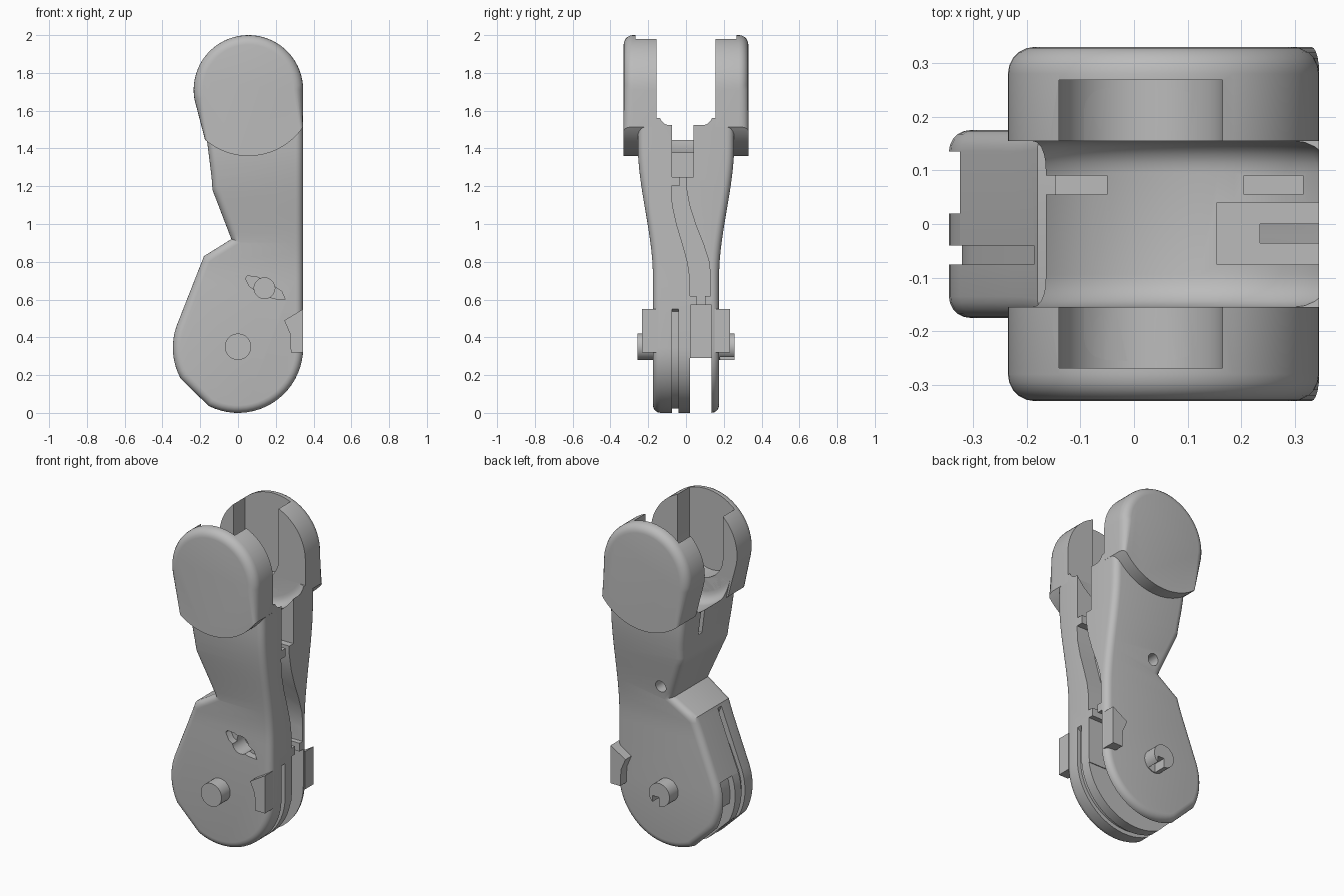
import bpy, bmesh
from math import cos, sin, radians

cube = bpy.data.objects.get("Cube")
if cube:
    bpy.data.objects.remove(cube, do_unlink=True)

grey = bpy.data.materials.new("light_grey")
grey.use_nodes = True
grey.diffuse_color = (0.5, 0.5, 0.5, 1)
grey.node_tree.nodes["Principled BSDF"].inputs["Base Color"].default_value = (0.5, 0.5, 0.5, 1)


def arc(cx, cz, r, a0, a1, n=16):
    angles = [radians(a0 + (a1 - a0) * i / n) for i in range(n + 1)]
    return [(cx + r * cos(a), cz + r * sin(a)) for a in angles]


def circle(cx, cz, r, n=32):
    return arc(cx, cz, r, 0, 360, n)[:-1]


def rect(x0, x1, z0, z1):
    return [(x0, z0), (x1, z0), (x1, z1), (x0, z1)]


def prism(name, outline, d0, d1, axis="Y", rim=0, rim_rule=None, edit=None):
    """Extrude an outline along an axis, with optional rounded rims."""
    def place(u, v, d):
        return (u, d, v) if axis == "Y" else (d, u, v)
    bm = bmesh.new()
    face = bm.faces.new([bm.verts.new(place(u, v, d0)) for u, v in outline])
    grown = bmesh.ops.extrude_face_region(bm, geom=[face])["geom"]
    shift = place(0, 0, d1 - d0)
    bmesh.ops.translate(bm, vec=shift, verts=[g for g in grown if isinstance(g, bmesh.types.BMVert)])
    if rim:
        edges = []
        for e in bm.edges:
            a, b = e.verts
            if abs(a.co.y - b.co.y) < 1e-5 and (rim_rule is None or rim_rule((a.co + b.co) / 2)):
                edges.append(e)
        bmesh.ops.bevel(bm, geom=edges, offset=rim, segments=5, profile=0.5,
                        affect="EDGES", clamp_overlap=False)
    if edit:
        edit(bm)
    bmesh.ops.recalc_face_normals(bm, faces=bm.faces[:])
    mesh = bpy.data.meshes.new(name)
    bm.to_mesh(mesh)
    bm.free()
    mesh.materials.append(grey)
    obj = bpy.data.objects.new(name, mesh)
    bpy.context.collection.objects.link(obj)
    return obj


def activate(obj):
    bpy.ops.object.select_all(action="DESELECT")
    obj.select_set(True)
    bpy.context.view_layer.objects.active = obj


def cut(obj, *args, **kwargs):
    """Subtract a prism from an object."""
    cutter = prism("cutter", *args, **kwargs)
    cutter.hide_render = True
    mod = obj.modifiers.new("cut", "BOOLEAN")
    mod.operation = "DIFFERENCE"
    mod.solver = "EXACT"
    mod.object = cutter
    activate(obj)
    bpy.ops.object.modifier_apply(modifier=mod.name)
    bpy.data.objects.remove(cutter, do_unlink=True)


def flare(bm):
    """Widen the body smoothly towards the fork."""
    for i in range(16):
        bmesh.ops.bisect_plane(bm, geom=bm.verts[:] + bm.edges[:] + bm.faces[:],
                               plane_co=(0, 0, 0.7 + 0.05 * i), plane_no=(0, 0, 1))
    for v in bm.verts:
        t = min(max((v.co.z - 0.72) / 0.7, 0), 1)
        widen = 0.08 * t * t * (3 - 2 * t)
        v.co.y += widen if v.co.y > 0 else -widen


# Link body: round knuckle, waist notch and flared neck
body_outline = (arc(0, 0.345, 0.345, 160, 208, 8) + arc(0, 0.345, 0.345, 243, 360, 20)
                + [(0.345, 1.56), (-0.19, 1.56), (-0.165, 1.45), (-0.14, 1.25),
                   (-0.135, 1.18), (-0.035, 0.92), (-0.18, 0.83)])
body = prism("link_body", body_outline, -0.175, 0.175, rim=0.04, edit=flare)

# Concave saddle between the fork ears
cut(body, circle(0.055, 1.71, 0.345, 64), -0.155, 0.155, rim=0.06)

# Cable channel in the flat edge
cut(body, rect(-0.075, 0.04, 1.25, 1.7), 0.155, 0.5, axis="X")
cut(body, rect(-0.035, 0, 1.18, 1.27), 0.235, 0.5, axis="X")
channel = [(-0.078, 1.2), (-0.072, 1.1), (-0.05, 1), (-0.02, 0.9), (0.008, 0.8), (0.02, 0.72),
           (0.02, 0.62), (0.13, 0.62), (0.13, 0.72), (0.122, 0.8), (0.09, 0.9), (0.05, 1),
           (0.018, 1.1), (0, 1.2)]
cut(body, channel, 0.235, 0.5, axis="X")
cut(body, rect(0.055, 0.1, 0.55, 0.64), 0.235, 0.5, axis="X")
cut(body, rect(0.025, 0.135, 0.25, 0.57), 0.2, 0.5, axis="X")

# Open slot under the knuckle
cut(body, rect(0.02, 0.135, -0.1, 0.29), -0.5, 0.5, axis="X")


def rim_strip(path, inner):
    scaled = [[(x * k, 0.345 + (z - 0.345) * k) for x, z in path] for k in (1.15, inner)]
    return scaled[0] + scaled[1][::-1]


# Grooves running around the knuckle
round_path = arc(0, 0.345, 0.345, 160, 360, 32)
cut(body, rim_strip(round_path[:9], 0.9), 0.02, 0.135)
cut(body, rim_strip([(-0.18, 0.8)] + round_path + [(0.345, 0.55)], 0.93), -0.075, -0.04)

# Saddle slots, rear hole and front key hole
for x0, x1 in ((-0.165, -0.05), (0.205, 0.315)):
    cut(body, rect(x0, x1, 1.3, 1.7), 0.055, 0.09)
cut(body, circle(0.03, 0.98, 0.035, 20), 0.05, 0.4)
cut(body, [(0.04, 0.71), (0.06, 0.67), (0.12, 0.63), (0.19, 0.605), (0.25, 0.6),
           (0.23, 0.645), (0.17, 0.685), (0.1, 0.72), (0.05, 0.725)], -0.3, -0.13)
cut(body, circle(0.14, 0.66, 0.055, 24), -0.3, -0.06)

# Fork ears with open-topped pockets, side tabs and joint pins
ear_outline = arc(0.055, 1.71, 0.29, 0, 190, 36) + arc(0.055, 1.71, 0.35, 229, 326, 24)
pocket = [(0.165, 2.1), (-0.14, 2.1)] + arc(0.0125, 1.67, 0.1525, 180, 360, 20)
tab_outline = [(0.345, 0.55), (0.245, 0.49), (0.275, 0.42), (0.28, 0.32), (0.345, 0.32)]
parts = [body]
for side, label in ((-1, "front"), (1, "rear")):
    def outer_top(mid):
        reach = ((mid.x - 0.055) ** 2 + (mid.z - 1.71) ** 2) ** 0.5
        return abs(mid.y) > 0.3 and reach < 0.335
    ear = prism(label + "_fork_ear", ear_outline, side * 0.155, side * 0.33,
                rim=0.05, rim_rule=outer_top)
    for part in (ear, body):
        cut(part, pocket, side * 0.1, side * 0.268)
    tab = prism(label + "_side_tab", tab_outline, side * 0.15, side * 0.233)
    pin = prism(label + "_joint_pin", circle(0, 0.35, 0.07), side * 0.14, side * 0.258)
    if side > 0:
        cut(pin, rect(0, 0.045, 0.25, 0.335), 0.18, 0.3)
    parts += [ear, tab, pin]

for part in parts:
    activate(part)
    bpy.ops.object.shade_smooth_by_angle(angle=radians(30))
